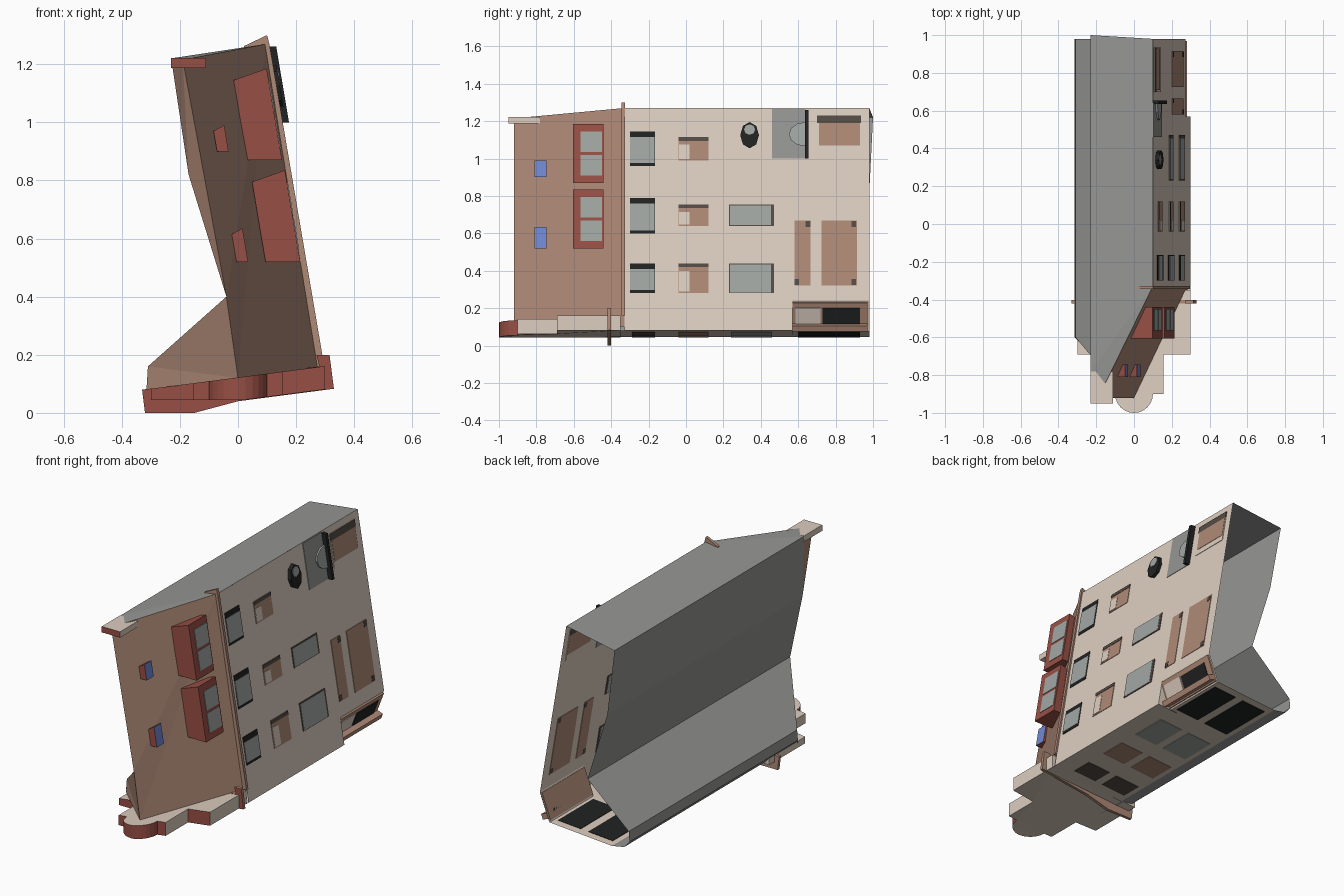
import bpy, bmesh, math
from mathutils import Vector

if "Cube" in bpy.data.objects:
    bpy.data.objects.remove(bpy.data.objects["Cube"])

def mat(name, r, g, b):
    m = bpy.data.materials.new(name)
    m.diffuse_color = tuple((c / 255) ** 2.2 for c in (r, g, b)) + (1,)
    m.use_nodes = True
    m.node_tree.nodes["Principled BSDF"].inputs["Base Color"].default_value = m.diffuse_color
    return m

BEIGE = mat("beige plaster", 220, 204, 190)
BROWN = mat("brown plaster", 172, 136, 117)
RED = mat("brick red", 150, 80, 70)
GREY = mat("roof grey", 148, 149, 146)
GLASS = mat("pale glass", 160, 165, 162)
BLACK = mat("black", 38, 39, 39)
DARK = mat("dark frame", 85, 76, 70)
BLUE = mat("blue", 112, 135, 210)

def finish(name, bm, mats, rule=None):
    bmesh.ops.recalc_face_normals(bm, faces=bm.faces)
    bm.normal_update()
    for f in bm.faces:
        f.material_index = rule(f) if rule else 0
    me = bpy.data.meshes.new(name)
    bm.to_mesh(me)
    bm.free()
    for m in mats:
        me.materials.append(m)
    ob = bpy.data.objects.new(name, me)
    bpy.context.collection.objects.link(ob)
    return ob

def sheet(name, polys, m):
    """Thin surface made of polygons."""
    bm = bmesh.new()
    for p in polys:
        bm.faces.new([bm.verts.new(v) for v in p])
    bmesh.ops.remove_doubles(bm, verts=bm.verts, dist=1e-4)
    bmesh.ops.triangulate(bm, faces=[f for f in bm.faces if len(f.verts) > 4])
    return finish(name, bm, [m])

def solid(name, pts, vec, mats, rule=None, zmin=None):
    """Polygon extruded along a vector."""
    bm = bmesh.new()
    f = bm.faces.new([bm.verts.new(p) for p in pts])
    r = bmesh.ops.extrude_face_region(bm, geom=[f], use_keep_orig=True)
    for v in r["geom"]:
        if isinstance(v, bmesh.types.BMVert):
            v.co += Vector(vec)
            if zmin is not None:
                v.co.z = max(v.co.z, zmin)
    bmesh.ops.triangulate(bm, faces=[f for f in bm.faces if len(f.verts) > 4])
    return finish(name, bm, mats, rule)

front_rule = lambda f: 1 if f.normal.y < -0.05 else 0
wall_x = lambda z: 0.30 - 0.168 * (z - 0.08)
floor_z = lambda x: 0.045 + 0.07 * (x + 0.2)

def plate(name, y0, y1, z0, z1, m, off=0.003, t=0.006):
    """Plate on the leaning right wall, showing on both sides."""
    pts = [(wall_x(z) + off, y, z) for y, z in ((y0, z0), (y1, z0), (y1, z1), (y0, z1))]
    return solid(name, pts, (-t - (off - 0.003) * 1.2, 0, 0), [m])

# --- right wall, chamfered at the low back corner
B = 0.98
W = lambda y, z: (wall_x(z), y, z)
sheet("right_wall", [
    [W(-0.33, 0.08), W(0.57, 0.08), W(0.57, 0.24), W(0.57, 1.27), W(-0.33, 1.27)],
    [W(0.57, 0.24), W(B, 0.24), W(B, 1.27), W(0.57, 1.27)],
    [W(0.57, 0.24), W(B, 0.24), (0.21, B, 0.075), (0.21, 0.57, 0.075)],
    [W(0.57, 0.24), (0.21, 0.57, 0.075), W(0.57, 0.08)]], BEIGE)

# --- floor
sheet("floor", [
    [(0.30, -0.35, 0.08), (0.30, 0.57, 0.08), (-0.2, 0.57, 0.045), (-0.2, -0.35, 0.045)],
    [(0.21, 0.57, 0.075), (0.21, B, 0.075), (-0.2, B, 0.045), (-0.2, 0.57, 0.045)]], BEIGE)

# --- left side panels: (x, z, front y, back y)
prof = [(-0.2, 0.045, -0.6, B), (-0.28, 0.06, -0.6, B), (-0.315, 0.10, -0.6, B),
        (-0.31, 0.16, -0.6, B), (-0.04, 0.40, -0.92, B), (-0.17, 0.82, -0.85, B),
        (-0.23, 1.22, -0.78, 1.0)]
sheet("left_roof_panels", [
    [(a[0], a[2], a[1]), (b[0], b[2], b[1]), (b[0], b[3], b[1]), (a[0], a[3], a[1])]
    for a, b in zip(prof, prof[1:])], GREY)
sheet("top_roof", [[(0.10, -0.33, 1.27), (0.10, B, 1.27), (-0.23, 1.0, 1.22),
                    (-0.23, -0.78, 1.22), (-0.19, -0.92, 1.215)]], GREY)

# --- slanted front wall and its narrow left return
top, mid, low = (-0.19, -0.92, 1.215), (-0.04, -0.92, 0.40), (0.0, -0.92, 0.12)
sheet("front_wall", [
    [low, (0.29, -0.33, 0.10), (0.10, -0.33, 1.27)], [low, (0.10, -0.33, 1.27), mid],
    [mid, (0.10, -0.33, 1.27), top],
    [top, (-0.23, -0.78, 1.22), (-0.17, -0.85, 0.82)], [top, (-0.17, -0.85, 0.82), mid],
    [mid, (-0.31, -0.6, 0.16), low], [low, (-0.31, -0.6, 0.16), (-0.315, -0.6, 0.08)]], BROWN)

# --- front steps with a half-round landing
half = [(0.30, -0.35), (0.30, -0.69), (0.155, -0.69), (0.155, -0.90)]
arc = [(0.1 * math.cos(math.pi * i / 12), -0.9 - 0.1 * math.sin(math.pi * i / 12)) for i in range(13)]
plan = half + arc + [(-x, y) for x, y in reversed(half)]
solid("front_steps", [(x, y, 0.122 + 0.13 * x) for x, y in plan], (0, 0, -0.08),
      [BEIGE, RED], front_rule, 0.044)

# --- tilted sill board across the steps
board = [(-0.32, 0), (-0.15, 0), (0, 0.04), (0.33, 0.083), (0.315, 0.2), (0.27, 0.2), (0.28, 0.16), (-0.33, 0.08)]
solid("sill_board", [(x, -0.42, z) for x, z in board], (0, 0.018, 0), [BROWN, RED], front_rule)

# --- cornice block on the front top corner
solid("corner_cornice", [(-0.23, -0.95, 1.222), (-0.11, -0.95, 1.222), (-0.11, -0.78, 1.222), (-0.23, -0.78, 1.222)],
      (0, 0, -0.035), [BEIGE, RED], front_rule)

# --- corner post with spike
solid("corner_post", [(0.25, -0.345, 0.16), (0.297, -0.345, 0.16), (0.108, -0.345, 1.27),
                      (0.10, -0.345, 1.30), (0.02, -0.345, 1.262)], (0, 0.018, 0), [BROWN])

# --- bay windows and lamps on the front wall
def sheared(name, x0, x1, y0, y1, z0, z1, mats, rule, drop=0.0):
    zc = (z0 + z1) / 2
    pts = [(x - 0.168 * (z - zc), y0, z) for x, z in
           ((x0, z0), (x1, z0), (x1, z1), (x0, z1 - drop))]
    return solid(name, pts, (0, y1 - y0, 0), mats, rule)

for tag, xr, z0 in (("upper", 0.125, 0.87), ("lower", 0.188, 0.52)):
    sheared(tag + "_bay", xr - 0.12, xr, -0.605, -0.44, z0, z0 + 0.315, [RED], None, 0.04)
    for i, zz in enumerate((z0 + 0.04, z0 + 0.165)):
        dx = -0.168 * (zz + 0.06 - z0 - 0.157)
        sheared(f"{tag}_bay_glass_{i}", xr + dx - 0.003, xr + dx + 0.004, -0.565, -0.45,
                zz, zz + 0.11, [GLASS], None)
for tag, xc, z0, z1 in (("upper", -0.06, 0.90, 0.99), ("lower", 0.005, 0.52, 0.635)):
    sheared(tag + "_lamp", xc - 0.02, xc + 0.02, -0.81, -0.745, z0, z1, [RED, BLUE],
            lambda f: 1 if f.normal.x > 0.5 else 0, 0.02)

# --- right wall windows
for i, (z0, z1) in enumerate(((0.28, 0.44), (0.60, 0.79), (0.96, 1.145))):
    plate(f"window_a_frame_{i}", -0.30, -0.165, z0, z1, BLACK)
    plate(f"window_a_glass_{i}", -0.30, -0.168, z0 + 0.016, z1 - 0.03, GLASS, 0.005)
for i, (z0, z1) in enumerate(((0.28, 0.44), (0.64, 0.755), (0.99, 1.115))):
    plate(f"window_b_{i}", -0.04, 0.12, z0, z1, BROWN)
    plate(f"window_b_lintel_{i}", -0.04, 0.12, z1 - 0.02, z1, DARK, 0.005)
    plate(f"window_b_curtain_{i}", -0.037, 0.02, z0 + 0.008, z1 - 0.04, BEIGE, 0.005)
for i, (z0, z1) in enumerate(((0.28, 0.44), (0.64, 0.755))):
    plate(f"window_c_frame_{i}", 0.23, 0.47, z0, z1, DARK)
    plate(f"window_c_glass_{i}", 0.235, 0.455, z0 + 0.005, z1 - 0.006, GLASS, 0.005)
plate("tall_panel_narrow", 0.58, 0.665, 0.32, 0.67, BROWN)
plate("tall_panel_wide", 0.725, 0.915, 0.32, 0.67, BROWN)
for i, (y, z) in enumerate(((0.58, 0.325), (0.885, 0.325), (0.64, 0.635), (0.885, 0.635))):
    plate(f"tall_panel_corner_{i}", y, y + 0.025, z, z + 0.03, DARK, 0.005)
plate("attic_window_frame", 0.70, 0.935, 1.035, 1.23, BEIGE)
plate("attic_window_lintel", 0.70, 0.935, 1.19, 1.23, DARK, 0.005)
plate("attic_window_panel", 0.71, 0.93, 1.07, 1.19, BROWN, 0.005)

# --- upper wall fittings: octagon lantern, grey panel, post and half-round
def ngon_plate(name, yc, zc, ry, rz, n, m, off, a0=0.0, sweep=2 * math.pi):
    k = n if sweep > 6 else n + 1
    pts = []
    for i in range(k):
        a = a0 + sweep * i / n
        z = zc + rz * math.sin(a)
        pts.append((wall_x(z) + off, yc + ry * math.cos(a), z))
    solid(name, pts, (-off - 0.002, 0, 0), [m])

ngon_plate("lantern", 0.34, 1.125, 0.05, 0.07, 8, BLACK, 0.02)
ngon_plate("lantern_glass", 0.34, 1.155, 0.03, 0.028, 8, GLASS, 0.023)
plate("grey_panel", 0.46, 0.64, 1.0, 1.265, GREY)
ngon_plate("half_round_sign", 0.64, 1.13, 0.09, 0.065, 6, GLASS, 0.012, math.pi / 2, math.pi)
solid("wall_post", [(wall_x(1.0) + 0.03, 0.635, 1.0), (wall_x(1.26) + 0.03, 0.635, 1.26),
                    (wall_x(1.26), 0.635, 1.26), (wall_x(1.0), 0.635, 1.0)], (0, 0.02, 0), [BLACK])

# --- low balcony on the back corner chamfer
def chamfer(t, y, off):
    return (0.273 - 0.063 * t + off, y, 0.24 - 0.165 * t - off * 0.38)

def on_chamfer(name, t0, t1, y0, y1, off, m):
    solid(name, [chamfer(t, y, off) for t, y in ((t0, y0), (t0, y1), (t1, y1), (t1, y0))],
          (-off - 0.003, 0, (off + 0.003) * 0.38), [m])

on_chamfer("balcony_frame", 0.05, 0.95, 0.57, 0.97, 0.01, BROWN)
on_chamfer("balcony_panel", 0.2, 0.75, 0.585, 0.72, 0.014, BEIGE)
on_chamfer("balcony_opening", 0.22, 0.75, 0.73, 0.93, 0.014, BLACK)
on_chamfer("balcony_ledge", 0.72, 0.9, 0.57, 0.97, 0.045, BROWN)

# --- windows set in the floor, two columns
def floor_plate(name, x0, x1, y0, y1, m):
    solid(name, [(x, y, floor_z(x) - 0.003) for x, y in ((x0, y0), (x1, y0), (x1, y1), (x0, y1))],
          (0, 0, 0.006), [m])

for c, (x0, x1) in enumerate(((-0.17, -0.01), (0.04, 0.19))):
    floor_plate(f"floor_window_a_{c}", x0, x1, -0.29, -0.165, DARK)
    floor_plate(f"floor_window_b_{c}", x0, x1, -0.04, 0.12, BROWN)
    floor_plate(f"floor_window_c_{c}", x0, x1, 0.24, 0.46, GLASS)
    floor_plate(f"floor_window_d_{c}", x0, x1, 0.60, 0.93, BLACK)
